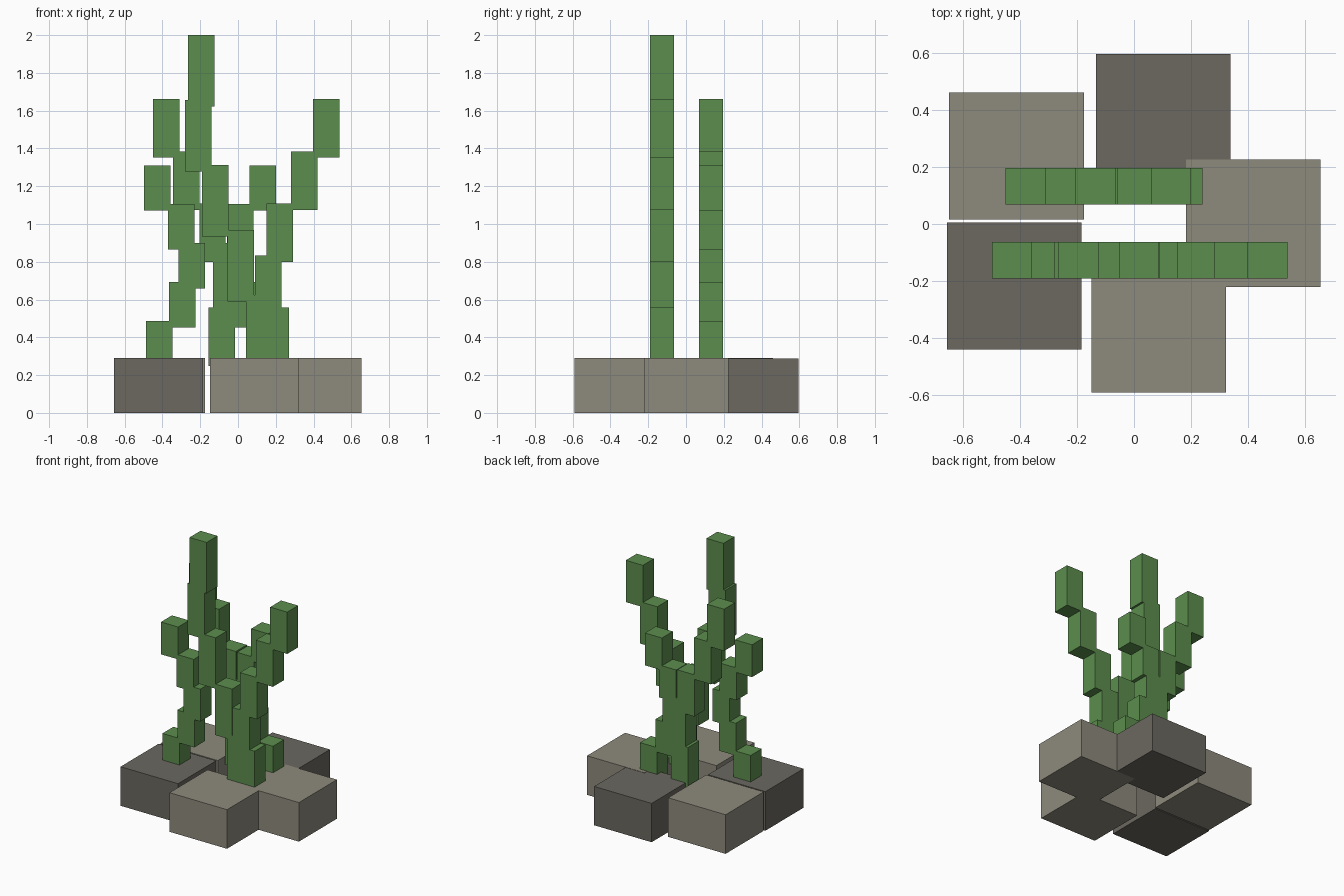
import bpy, bmesh
from mathutils import Matrix, Vector

if "Cube" in bpy.data.objects:
    bpy.data.objects.remove(bpy.data.objects["Cube"])


def material(name, rgb):
    m = bpy.data.materials.new(name)
    m.diffuse_color = (*rgb, 1)
    m.use_nodes = True
    m.node_tree.nodes["Principled BSDF"].inputs["Base Color"].default_value = m.diffuse_color
    return m


GREEN = material("leaf green", (0.107, 0.27, 0.076))
LIGHT = material("light stone", (0.27, 0.254, 0.202))
DARK = material("dark stone", (0.147, 0.138, 0.117))


def blocks(name, boxes, mat):
    """One object made of axis-aligned boxes given as (x0, x1, y0, y1, z0, z1)."""
    bm = bmesh.new()
    for x0, x1, y0, y1, z0, z1 in boxes:
        mid = Vector((x0 + x1, y0 + y1, z0 + z1)) / 2
        size = Matrix.Diagonal((x1 - x0, y1 - y0, z1 - z0, 1))
        bmesh.ops.create_cube(bm, size=1, matrix=Matrix.Translation(mid) @ size)
    me = bpy.data.meshes.new(name)
    bm.to_mesh(me)
    bm.free()
    me.materials.append(mat)
    ob = bpy.data.objects.new(name, me)
    bpy.context.collection.objects.link(ob)
    return ob


# Ring of overlapping stone slabs: centre x, centre y, top, material
STONES = {
    "stone_back_left": (-0.412, 0.238, 0.29, LIGHT),
    "stone_back": (0.102, 0.372, 0.288, DARK),
    "stone_right": (0.418, 0.003, 0.29, LIGHT),
    "stone_front": (0.087, -0.367, 0.29, LIGHT),
    "stone_front_left": (-0.42, -0.217, 0.29, DARK),
}
for name, (x, y, top, mat) in STONES.items():
    blocks(name, [(x - 0.236, x + 0.236, y - 0.223, y + 0.223, 0, top)], mat)


# Stalks: stacked leaf segments that overlap slightly, with a left edge per segment
def stalk(name, y, step, lefts):
    boxes = [(x, x + 0.14, y - 0.064, y + 0.064,
              0.247 + i * step, 0.247 + (i + 1) * step + 0.034)
             for i, x in enumerate(lefts)]
    blocks(name, boxes, GREEN)


FRONT, BACK = -0.127, 0.132
stalk("tall_front_stalk", FRONT, 0.344, (0.043, -0.055, -0.19, -0.28, -0.264))
stalk("right_front_stalk", FRONT, 0.276, (0.13, 0.09, 0.15, 0.28, 0.398))
stalk("left_front_stalk", FRONT, 0.206, (-0.487, -0.365, -0.315, -0.37, -0.498))
stalk("left_back_stalk", BACK, 0.276, (-0.155, -0.133, -0.205, -0.343, -0.45))
stalk("right_back_stalk", BACK, 0.206, (0.10, -0.025, -0.085, -0.057, 0.06))
